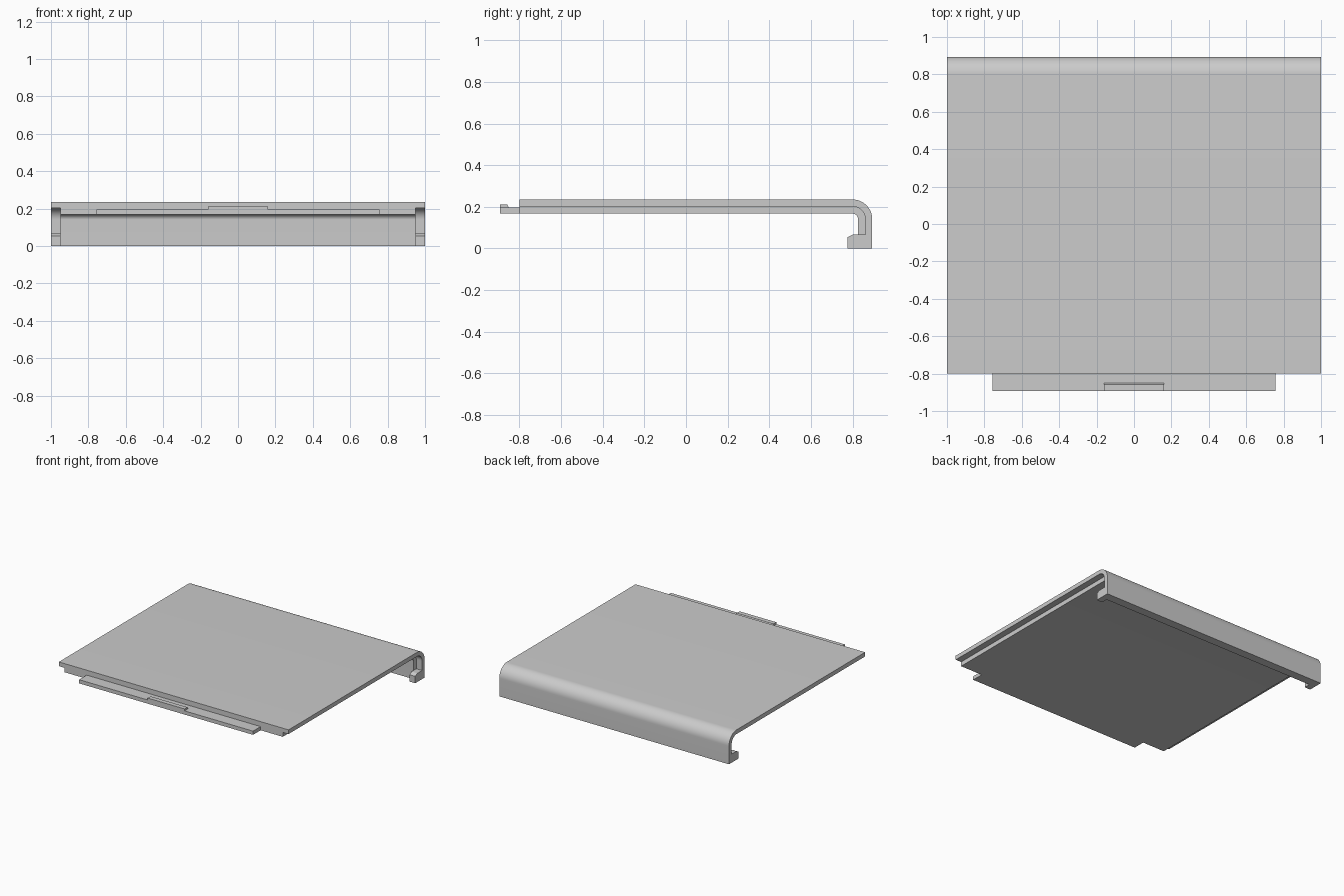
import bpy
import bmesh
from math import sin, cos, pi, radians

if "Cube" in bpy.data.objects:
    bpy.data.objects.remove(bpy.data.objects["Cube"], do_unlink=True)

# Single grey plastic
grey = bpy.data.materials.new("grey_plastic")
grey.use_nodes = True
colour = (0.6, 0.6, 0.6, 1)
grey.diffuse_color = colour
grey.node_tree.nodes["Principled BSDF"].inputs["Base Color"].default_value = colour

FRONT, BACK, TOP = -0.8, 0.894, 0.235
BEND_Y, BEND_Z = 0.8, 0.141      # centre of the rear bend
R_OUT, R_MID, R_IN = 0.094, 0.061, 0.026
TAB_FRONT = -0.894
RAIL_X = 0.95                    # half width of the inner layer


def extrude_profile(name, profile, x0, x1):
    """Sweep a closed (y, z) outline from x0 to x1."""
    bm = bmesh.new()
    face = bm.faces.new([bm.verts.new((x0, y, z)) for y, z in profile])
    swept = bmesh.ops.extrude_face_region(bm, geom=[face])["geom"]
    moved = [v for v in swept if isinstance(v, bmesh.types.BMVert)]
    bmesh.ops.translate(bm, verts=moved, vec=(x1 - x0, 0, 0))
    bmesh.ops.recalc_face_normals(bm, faces=bm.faces)
    mesh = bpy.data.meshes.new(name)
    bm.to_mesh(mesh)
    bm.free()
    mesh.materials.append(grey)
    obj = bpy.data.objects.new(name, mesh)
    bpy.context.collection.objects.link(obj)
    return obj


def bend(radius, steps=16):
    """Quarter arc from the flat top down to the rear wall."""
    angles = [pi / 2 * (1 - i / steps) for i in range(steps + 1)]
    return [(BEND_Y + radius * cos(a), BEND_Z + radius * sin(a)) for a in angles]


def bent_sheet(name, outer, inner, half_width):
    """Flat sheet whose rear curls down into a wall reaching the floor."""
    outline = [(FRONT, BEND_Z + outer)] + bend(outer) + [(BEND_Y + outer, 0)]
    inside = [(FRONT, BEND_Z + inner)] + bend(inner) + [(BEND_Y + inner, 0)]
    obj = extrude_profile(name, outline + inside[::-1], -half_width, half_width)
    bpy.ops.object.select_all(action="DESELECT")
    obj.select_set(True)
    bpy.context.view_layer.objects.active = obj
    bpy.ops.object.shade_smooth_by_angle(angle=radians(30))


# Full-width cover and the narrower layer beneath it
bent_sheet("outer_cover", R_OUT, R_MID, 1.0)
bent_sheet("inner_layer", R_MID, R_IN, RAIL_X)

# Chamfered foot at each end of the rear wall
wall = BEND_Y + R_MID
foot = [(0.776, 0), (wall, 0), (wall, 0.068), (0.803, 0.068), (0.776, 0.054)]
for side, sign in (("left", 1), ("right", -1)):
    extrude_profile(side + "_foot", foot, sign * RAIL_X, sign)

# Front tab with a small raised catch
under, tab_top = BEND_Z + R_IN, 0.196
tab = [(TAB_FRONT, under), (FRONT, under), (FRONT, tab_top), (TAB_FRONT, tab_top)]
extrude_profile("front_tab", tab, -0.757, 0.757)
catch = [(TAB_FRONT, tab_top), (-0.85, tab_top), (-0.858, 0.211), (TAB_FRONT, 0.211)]
extrude_profile("tab_catch", catch, -0.16, 0.16)
